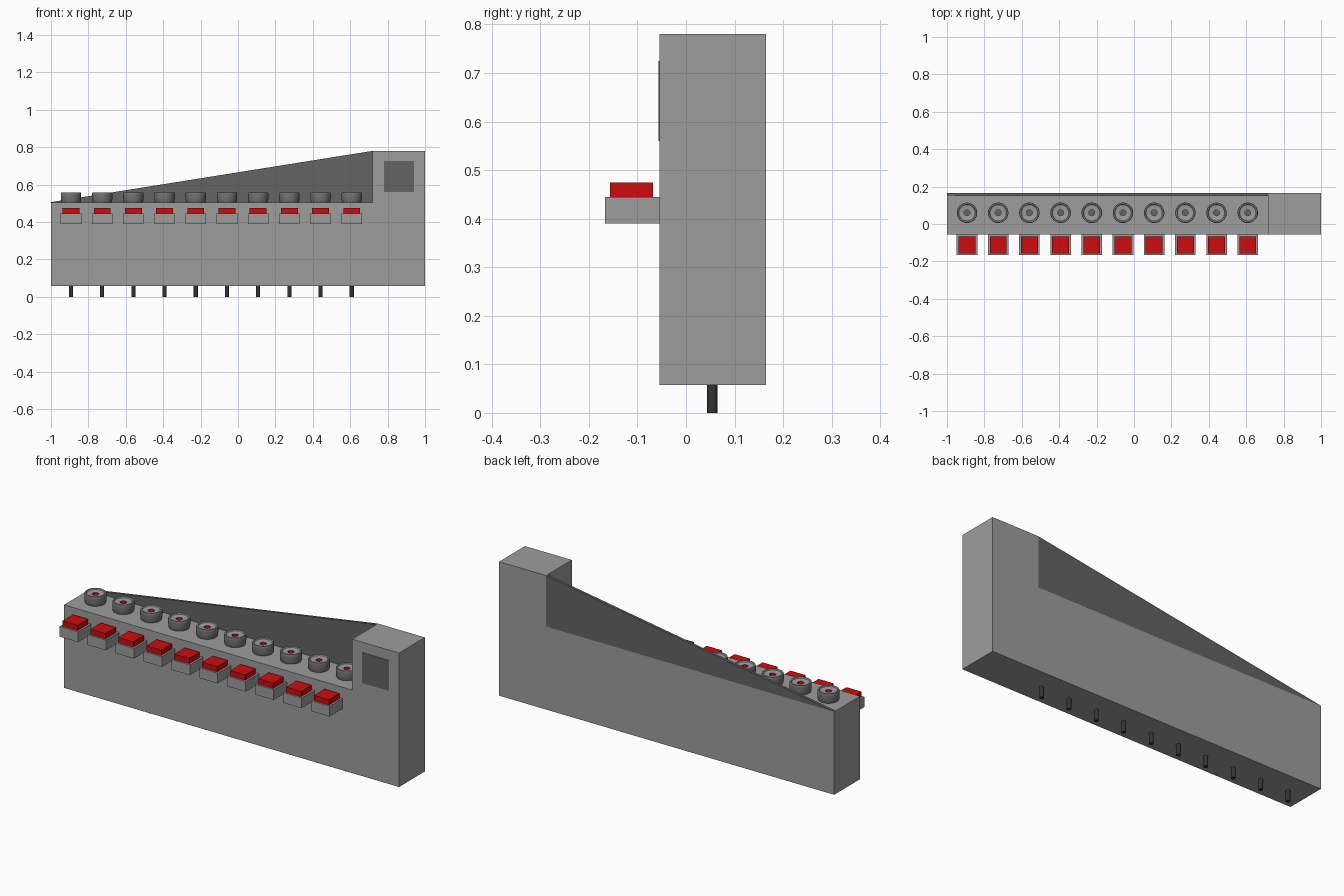
import bpy, bmesh, math

if "Cube" in bpy.data.objects:
    bpy.data.objects.remove(bpy.data.objects["Cube"])

def mat(name, c):
    m = bpy.data.materials.new(name)
    m.diffuse_color = (*c, 1)
    m.use_nodes = True
    m.node_tree.nodes["Principled BSDF"].inputs["Base Color"].default_value = m.diffuse_color
    return m

GREY = mat("body grey", (0.34, 0.34, 0.34))
DARK = mat("dark grey", (0.125, 0.125, 0.125))
KNOB = mat("knob grey", (0.17, 0.17, 0.17))
BLACK = mat("pin black", (0.035, 0.035, 0.035))
RED = mat("button red", (0.6, 0.004, 0.004))

def finish(name, bm, mats):
    bmesh.ops.recalc_face_normals(bm, faces=bm.faces)
    me = bpy.data.meshes.new(name)
    bm.to_mesh(me)
    bm.free()
    for m in mats:
        me.materials.append(m)
    ob = bpy.data.objects.new(name, me)
    bpy.context.collection.objects.link(ob)
    return ob

def extrude_xz(name, pts, y0, y1, m):
    """Prism from an x/z outline, running from y0 to y1."""
    bm = bmesh.new()
    a = [bm.verts.new((x, y0, z)) for x, z in pts]
    b = [bm.verts.new((x, y1, z)) for x, z in pts]
    bm.faces.new(a)
    bm.faces.new(b[::-1])
    for i in range(len(pts)):
        j = (i + 1) % len(pts)
        bm.faces.new((a[i], a[j], b[j], b[i]))
    return finish(name, bm, [m])

def box(name, x0, x1, y0, y1, z0, z1, m):
    return extrude_xz(name, [(x0, z0), (x1, z0), (x1, z1), (x0, z1)], y0, y1, m)

def lathe(name, x, y, prof, mats, n=32):
    """Revolve (radius, z, material index of the next band) points."""
    bm = bmesh.new()
    rings = []
    for r, z, _ in prof:
        rings.append([bm.verts.new((x + r * math.cos(2 * math.pi * k / n),
                                    y + r * math.sin(2 * math.pi * k / n), z)) for k in range(n)])
    for i in range(len(prof) - 1):
        for k in range(n):
            j = (k + 1) % n
            f = bm.faces.new((rings[i][k], rings[i][j], rings[i + 1][j], rings[i + 1][k]))
            f.material_index = prof[i][2]
            f.smooth = True
    bm.faces.new(rings[0])
    bm.faces.new(rings[-1]).material_index = prof[-1][2]
    ob = finish(name, bm, mats)
    bpy.ops.object.select_all(action='DESELECT')
    ob.select_set(True)
    bpy.context.view_layer.objects.active = ob
    bpy.ops.object.shade_smooth_by_angle(angle=math.radians(35))
    return ob

# L-shaped main housing with a tower at the right end
extrude_xz("housing", [(-1, 0.057), (1, 0.057), (1, 0.78), (0.72, 0.78), (0.72, 0.505), (-1, 0.505)],
           -0.055, 0.165, GREY)
# sloping back panel
extrude_xz("back_panel", [(-1, 0.503), (0.72, 0.503), (0.72, 0.78), (-1, 0.506)], 0.151, 0.165, DARK)
# display window on the tower
box("display_window", 0.78, 0.94, -0.057, -0.05, 0.56, 0.725, DARK)

for i in range(10):
    x = -0.893 + i * 0.1668
    # button bracket and red button
    box(f"button_base_{i}", x - 0.055, x + 0.055, -0.167, -0.055, 0.39, 0.445, GREY)
    box(f"button_{i}", x - 0.045, x + 0.045, -0.157, -0.068, 0.445, 0.474, RED)
    # round knob with recessed top and red-lined centre hole
    lathe(f"knob_{i}", x, 0.06,
          [(0.050, 0.503, 0), (0.053, 0.512, 0), (0.0545, 0.525, 0), (0.0545, 0.545, 0),
           (0.0535, 0.555, 0), (0.052, 0.557, 1), (0.046, 0.557, 1), (0.043, 0.552, 1),
           (0.016, 0.549, 2), (0.016, 0.525, 3)],
          [KNOB, GREY, RED, DARK])
    # pin below
    lathe(f"pin_{i}", x, 0.054, [(0.011, 0.0, 0), (0.011, 0.06, 0)], [BLACK], 16)
